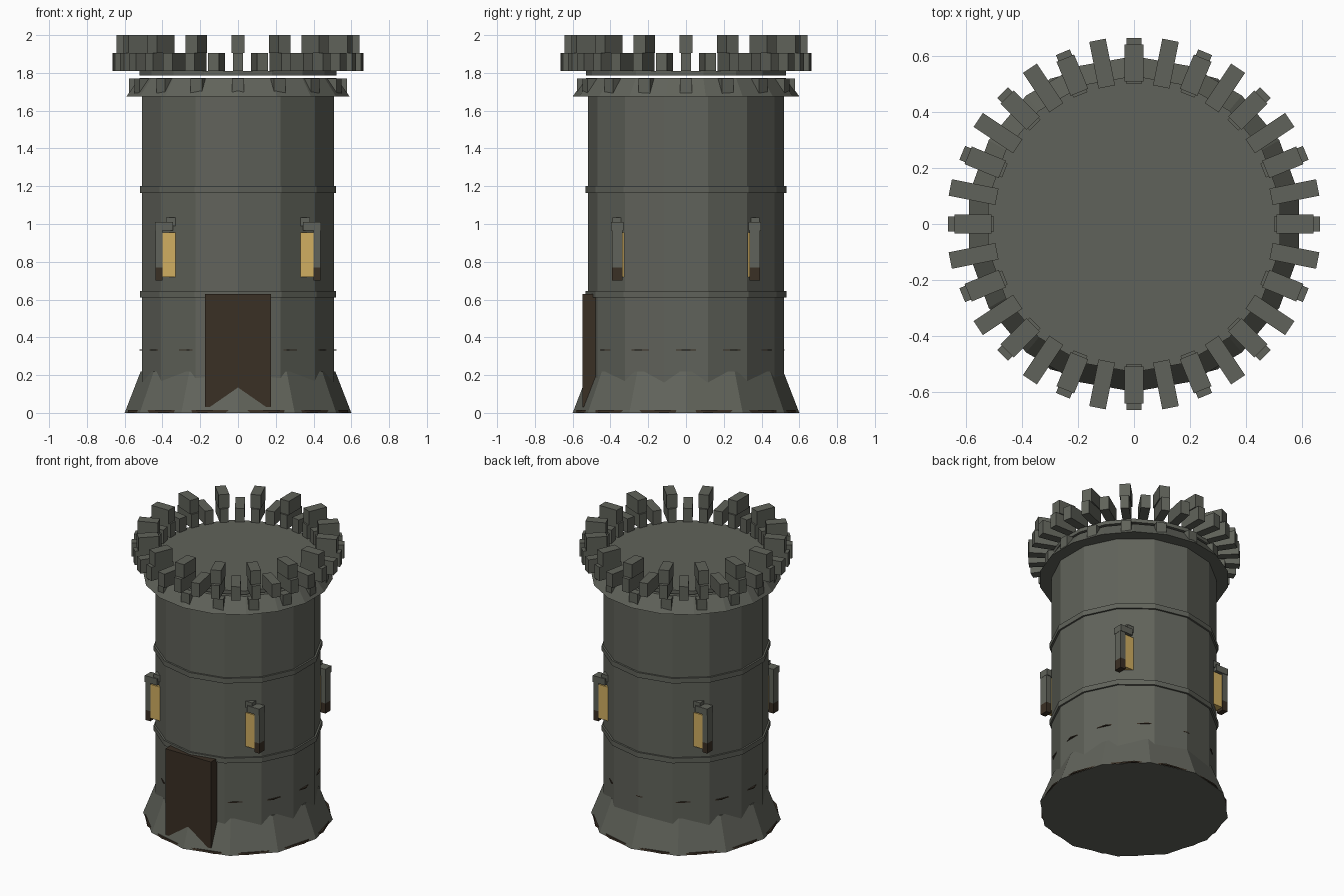
import bpy, math
from mathutils import Matrix

if "Cube" in bpy.data.objects:
    bpy.data.objects.remove(bpy.data.objects["Cube"])


def material(name, rgb):
    m = bpy.data.materials.new(name)
    m.diffuse_color = (*rgb, 1)
    m.use_nodes = True
    m.node_tree.nodes["Principled BSDF"].inputs["Base Color"].default_value = m.diffuse_color
    return m


STONE = material("grey stone", (0.118, 0.124, 0.103))
WOOD = material("dark wood", (0.042, 0.029, 0.018))
GLOW = material("warm window", (0.64, 0.43, 0.12))


def drum(name, sides, z0, z1, r0, r1, mat=STONE):
    """Flat-faced drum with a corner on the front (-y) axis."""
    bpy.ops.mesh.primitive_cone_add(vertices=sides, radius1=r0, radius2=r1,
                                    depth=z1 - z0, location=(0, 0, (z0 + z1) / 2))
    o = bpy.context.object
    o.name = name
    o.data.materials.append(mat)
    return o


def box(name, x, y, z, mat=STONE, angle=0.0):
    """Box from ranges, then turned about the tower axis."""
    bpy.ops.mesh.primitive_cube_add(size=1)
    o = bpy.context.object
    o.name = name
    size = [abs(b - a) for a, b in (x, y, z)]
    mid = [(a + b) / 2 for a, b in (x, y, z)]
    o.data.transform(Matrix.Rotation(angle, 4, 'Z') @ Matrix.Translation(mid)
                     @ Matrix.Diagonal((*size, 1)))
    o.data.materials.append(mat)
    return o


# tower body, flared foot and string courses
drum("tower_body", 14, 0.05, 1.74, 0.52, 0.52)
drum("flared_foot", 12, 0.0, 0.22, 0.60, 0.515)
drum("foot_sill", 18, 0.003, 0.014, 0.593, 0.590, WOOD)
drum("lower_line", 12, 0.33, 0.336, 0.521, 0.521, WOOD)
drum("lower_band", 14, 0.61, 0.645, 0.532, 0.532)
drum("upper_band", 14, 1.165, 1.20, 0.532, 0.532)

# overhanging collar and roof slab with the thin gap between them
drum("collar", 18, 1.675, 1.772, 0.60, 0.53)
drum("roof_slab", 18, 1.785, 1.81, 0.53, 0.53)

# battlement ring
for i in range(16):
    a = i * math.tau / 16
    box("corbel", (0.48, 0.578), (-0.033, 0.033), (1.69, 1.77), STONE, a)
    box("merlon_support", (0.50, 0.665), (-0.027, 0.027), (1.81, 1.905), STONE, a)
    box("merlon", (0.51, 0.642), (-0.034, 0.034), (1.905, 2.0), STONE, a)
    box("parapet_block", (0.50, 0.67), (-0.03, 0.03), (1.81, 1.905), STONE,
        a + math.pi / 16)

# door
box("door", (-0.175, 0.175), (-0.548, -0.46), (0.03, 0.63), WOOD)

# four windows, one per quadrant
for sx in (-1, 1):
    for sy in (-1, 1):
        def part(name, x, y, z, mat=STONE):
            box(name, [sx * v for v in x], [sy * v for v in y], z, mat)
        part("window_pane", (0.33, 0.402), (0.32, 0.388), (0.72, 0.955), GLOW)
        part("window_jamb", (0.40, 0.438), (0.335, 0.392), (0.77, 0.97))
        part("window_sill", (0.40, 0.438), (0.335, 0.392), (0.70, 0.77), WOOD)
        part("window_lintel", (0.345, 0.44), (0.33, 0.396), (0.965, 1.01))
        part("window_keystone", (0.33, 0.38), (0.345, 0.388), (0.99, 1.035))
